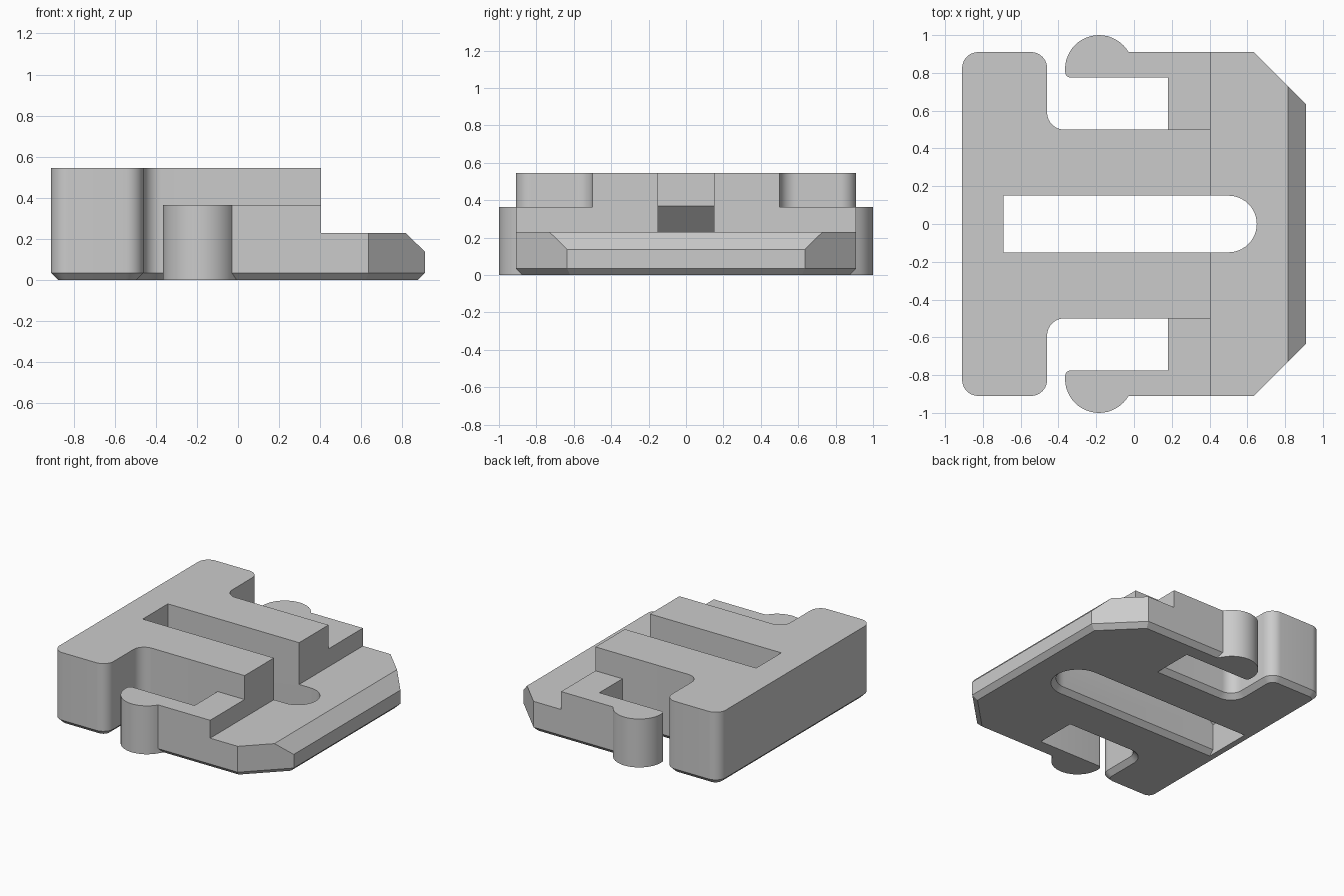
import bpy, bmesh, math
from mathutils import Vector, Matrix

if "Cube" in bpy.data.objects:
    bpy.data.objects.remove(bpy.data.objects["Cube"])

CHAMFER = 0.035
HEIGHT = 0.545

grey = bpy.data.materials.new("plain grey")
grey.use_nodes = True
grey.diffuse_color = (0.6, 0.6, 0.6, 1)
grey.node_tree.nodes["Principled BSDF"].inputs["Base Color"].default_value = (0.6, 0.6, 0.6, 1)


def arc(cx, cy, r, start, end, steps=10):
    angles = [math.radians(start + (end - start) * i / steps) for i in range(steps + 1)]
    return [(cx + r * math.cos(a), cy + r * math.sin(a)) for a in angles]


def loft(name, rings):
    """Closed solid through rings of 3D points with equal counts."""
    bm = bmesh.new()
    loops = [[bm.verts.new(p) for p in ring] for ring in rings]
    n = len(loops[0])
    for a, b in zip(loops, loops[1:]):
        for i in range(n):
            j = (i + 1) % n
            bm.faces.new((a[i], a[j], b[j], b[i]))
    bm.faces.new(loops[0][::-1])
    bm.faces.new(loops[-1])
    bmesh.ops.recalc_face_normals(bm, faces=bm.faces)
    mesh = bpy.data.meshes.new(name)
    bm.to_mesh(mesh)
    bm.free()
    mesh.materials.append(grey)
    obj = bpy.data.objects.new(name, mesh)
    bpy.context.collection.objects.link(obj)
    return obj


def at_height(outline, z):
    return [(x, y, z) for x, y in outline]


def inset(outline):
    """Move edges inwards for the bottom chamfer; the clip arms stay square."""
    lines = []
    for i, p in enumerate(outline):
        a, b = Vector(p), Vector(outline[(i + 1) % len(outline)])
        d = (b - a).normalized()
        mid = (a + b) / 2
        square = -0.37 < mid.x < 0.2 and abs(mid.y) > 0.51
        lines.append((Vector((-d.y, d.x)), 0 if square else CHAMFER))
    result = []
    for i, p in enumerate(outline):
        (n1, c1), (n2, c2) = lines[i - 1], lines[i]
        shift = Matrix((n1, n2)).inverted() @ Vector((c1, c2))
        result.append((p[0] + shift.x, p[1] + shift.y))
    return result


# Half outline: nose corner, clip bulge, notch, web fillet, head
half = [(0.91, 0.635), (0.635, 0.91)]
half += arc(-0.185, 0.82, 0.18, 30, 180, 20)
half += arc(-0.335, 0.805, 0.03, 180, 270, 5)[1:]
half += [(0.18, 0.775), (0.18, 0.5)]
half += arc(-0.37, 0.59, 0.09, 270, 180)
half += arc(-0.545, 0.825, 0.085, 0, 90)
half += arc(-0.825, 0.825, 0.085, 90, 180)
outline = half + [(x, -y) for x, y in reversed(half)]
body = loft("clip_body", [at_height(inset(outline), 0),
                          at_height(outline, CHAMFER),
                          at_height(outline, HEIGHT)])

# Low nose with bevelled top edge
nose_profile = [(0.405, 0.23), (0.815, 0.23), (1.0, 0.05), (1.0, 0.7), (0.405, 0.7)]
cutters = [loft("nose_cutter", [[(x, y, z) for x, z in nose_profile] for y in (-1.2, 1.2)])]

# Lower shoulders and clip arms
shoulder = [(-0.42, 1.2), (-0.42, 0.65), (0.1, 0.65), (0.18, 0.5), (0.6, 0.5), (0.6, 1.2)]
for side in (1, -1):
    plan = [(x, y * side) for x, y in shoulder]
    cutters.append(loft("shoulder_cutter", [at_height(plan, 0.365), at_height(plan, 0.7)]))


# Round-ended slot, undercut at the head and flared at the bottom
def slot(x_end, r):
    return [(x_end, -r)] + arc(0.5, 0, r, -90, 90, 20) + [(x_end, r)]


cutters.append(loft("slot_cutter", [
    at_height(slot(-0.83, 0.2), CHAMFER - 0.05),
    at_height(slot(-0.83, 0.15), CHAMFER),
    at_height(slot(-0.83, 0.15), 0.23),
    at_height(slot(-0.69, 0.15), 0.37),
    at_height(slot(-0.69, 0.15), 0.7)]))

bpy.ops.object.select_all(action="DESELECT")
bpy.context.view_layer.objects.active = body
body.select_set(True)
for cutter in cutters:
    cut = body.modifiers.new("cut", "BOOLEAN")
    cut.operation = "DIFFERENCE"
    cut.solver = "EXACT"
    cut.object = cutter
    bpy.ops.object.modifier_apply(modifier=cut.name)
    bpy.data.objects.remove(cutter)

bpy.ops.object.shade_smooth_by_angle(angle=math.radians(30))
